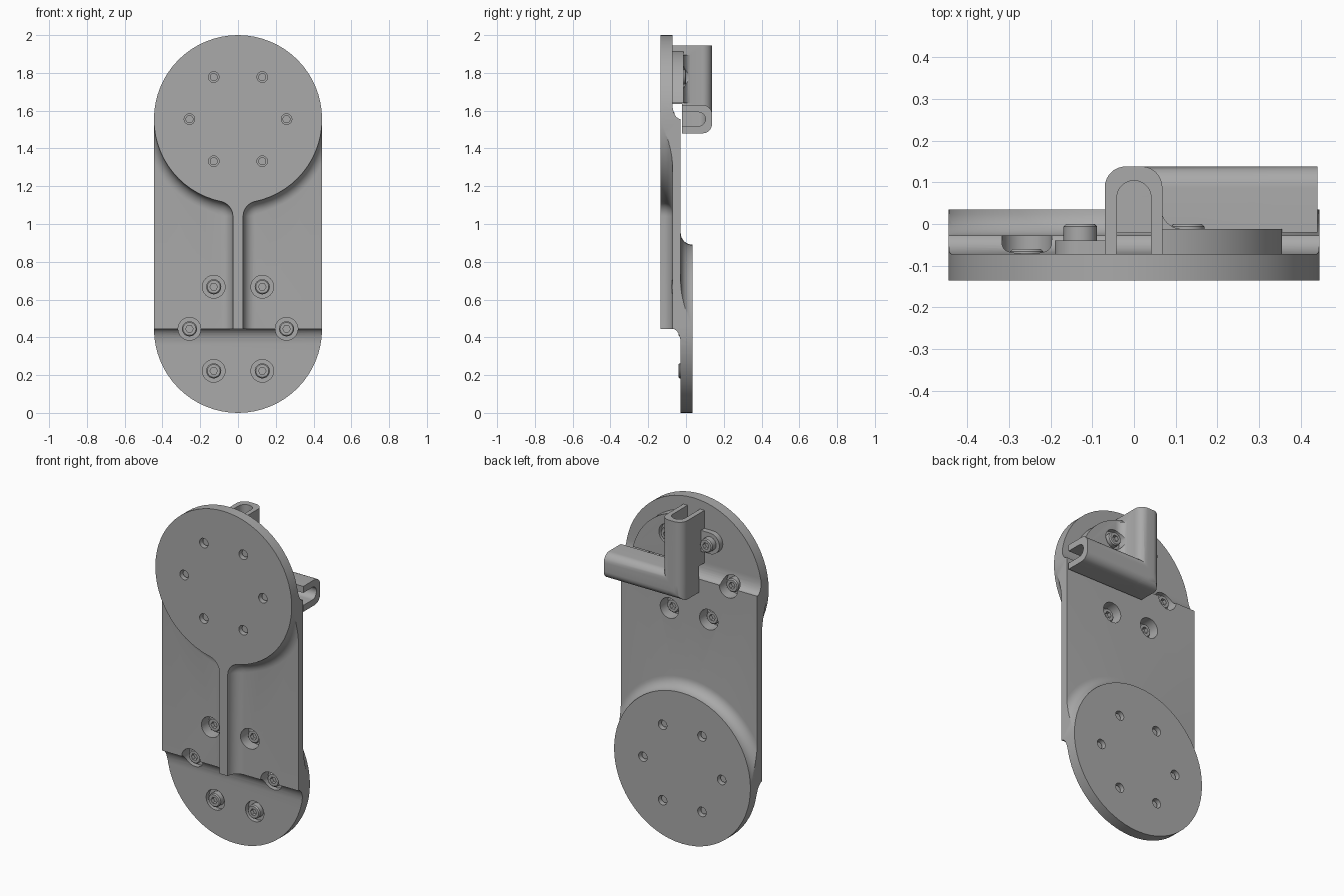
import bpy, bmesh, math
from math import sin, cos, pi

cube = bpy.data.objects.get("Cube")
if cube:
    bpy.data.objects.remove(cube, do_unlink=True)

grey = bpy.data.materials.new("satin grey")
grey.use_nodes = True
grey.diffuse_color = (0.4, 0.4, 0.4, 1)
grey.node_tree.nodes["Principled BSDF"].inputs["Base Color"].default_value = (0.4, 0.4, 0.4, 1)

# Main depths (front to back), disc radius and heights
A, B, C, D = -0.135, -0.072, -0.028, 0.035
R, TOP, LOW = 0.445, 1.555, 0.445
FIL = 0.062
STEPS = 8


def loft(name, loops):
    """Solid through matching loops of 3D points, capped at both ends."""
    bm = bmesh.new()
    rings = [[bm.verts.new(p) for p in loop] for loop in loops]
    n = len(rings[0])
    for lo, hi in zip(rings, rings[1:]):
        for i in range(n):
            j = (i + 1) % n
            bm.faces.new((lo[i], lo[j], hi[j], hi[i]))
    bm.faces.new(rings[0])
    bm.faces.new(rings[-1])
    bmesh.ops.recalc_face_normals(bm, faces=bm.faces)
    mesh = bpy.data.meshes.new(name)
    bm.to_mesh(mesh)
    bm.free()
    mesh.materials.append(grey)
    ob = bpy.data.objects.new(name, mesh)
    bpy.context.collection.objects.link(ob)
    return ob


def along_x(name, yz, x0, x1):
    return loft(name, [[(x, y, z) for y, z in yz] for x in (x0, x1)])


def along_y(name, xz, y0, y1):
    return loft(name, [[(x, y, z) for x, z in xz] for y in (y0, y1)])


def along_z(name, xy, z0, z1):
    return loft(name, [[(x, y, z) for x, y in xy] for z in (z0, z1)])


def arc(cx, cy, r, a0, a1, n=STEPS, ry=None):
    ry = r if ry is None else ry
    angles = [math.radians(a0 + (a1 - a0) * i / n) for i in range(n + 1)]
    return [(cx + r * cos(a), cy + ry * sin(a)) for a in angles]


def circle(cx, cz, r, n=32):
    return arc(cx, cz, r, 0, 360 - 360 / n, n - 1)


def rod(name, x, z, r, y0, y1, n=32):
    return along_y(name, circle(x, z, r, n), y0, y1)


def box(name, x0, x1, y0, y1, z0, z1):
    return along_z(name, [(x0, y0), (x1, y0), (x1, y1), (x0, y1)], z0, z1)


def combine(target, other, operation):
    mod = target.modifiers.new("combine", "BOOLEAN")
    mod.operation, mod.solver, mod.object = operation, "EXACT", other
    bpy.context.view_layer.objects.active = target
    bpy.ops.object.modifier_apply(modifier=mod.name)
    bpy.data.objects.remove(other, do_unlink=True)


def add(target, *others):
    for o in others:
        combine(target, o, "UNION")


def cut(target, *others):
    for o in others:
        combine(target, o, "DIFFERENCE")


def smooth(ob):
    bpy.ops.object.select_all(action="DESELECT")
    ob.select_set(True)
    bpy.context.view_layer.objects.active = ob
    bpy.ops.object.shade_smooth_by_angle(angle=math.radians(30))


# Fillet steps: (depth, outward offset)
fillet = [(A + (B - A) * sin(t * pi / 2 / STEPS), FIL * (1 - cos(t * pi / 2 / STEPS)))
          for t in range(STEPS + 1)]


def flared_disc(name, z, flip):
    return loft(name, [[(x, -0.1 - y if flip else y, zz) for x, zz in circle(0, z, R + d, 64)]
                       for y, d in fillet])


# Middle plate with a curved step at each end
step = B - C
upper = arc(C, 1.635, -step, 270, 180, STEPS, 0.08)
plate = [(C, LOW + 0.01), (C, TOP)] + upper[1:] + [(B - 0.01, 1.63), (B - 0.01, 1.55), (B, 1.55)]
lower = [(-0.1 - y, 2 - z) for y, z in plate]
body = along_x("body", plate[1:] + lower[1:], -0.5, 0.5)
add(body, flared_disc("upper_disc", TOP, False), flared_disc("lower_disc", LOW, True))

# Front rib with filleted sides, blended into the upper disc
side = [(0.027 + d, y) for y, d in fillet]
rib = along_z("rib", side + [(0.089, B + 0.01), (-0.089, B + 0.01)] + [(-x, y) for x, y in reversed(side)], LOW, 1.25)
bend = 0.08
bx = 0.027 + bend
bz = TOP - math.sqrt((R + bend) ** 2 - bx ** 2)
end = math.degrees(math.atan2(TOP - bz, -bx))
loops = []
for y, d in fillet:
    right = arc(bx, bz, bend - d, 180, end)
    loops.append([(x, y, z) for x, z in right] + [(-x, y, z) for x, z in reversed(right)])
add(body, rib, loft("rib_blend", loops))

# Trim everything to the round-ended outline
outline = arc(0, TOP, R, 0, 180, 32) + arc(0, LOW, R, 180, 360, 32)
combine(body, along_y("trim", outline, A - 0.1, D + 0.1), "INTERSECT")

# Bolt circles
offsets = [(0.257 * cos(k * pi / 3), 0.257 * sin(k * pi / 3)) for k in range(6)]


def screw(x, z, seat, tip, out):
    """Cap screw with its head on seat, facing along out (+1 back, -1 front)."""
    top = seat + 0.04 * out
    rim = [(seat, 0.04), (top - 0.006 * out, 0.04), (top, 0.034)]
    head = loft("screw", [[(px, y, pz) for px, pz in circle(x, z, r, 24)] for y, r in rim])
    cut(head, rod("socket", x, z, 0.02, top - 0.022 * out, top + 0.01 * out, 6))
    add(head, rod("shank", x, z, 0.021, tip, seat + 0.005 * out, 20))
    smooth(head)


for cx, cz in offsets:
    cut(body, rod("hole", cx, TOP + cz, 0.028, A - 0.02, -0.05),
        rod("bore", cx, TOP + cz, 0.06, -0.1, 0.1),
        rod("hole", cx, LOW + cz, 0.028, -0.05, D + 0.02),
        rod("bore", cx, LOW + cz, 0.06, -0.2, 0.0))
    screw(cx, LOW + cz, 0.0, D - 0.02, -1)
    on_hook = cz > 0.1
    screw(cx, TOP + cz, -0.04 if on_hook else -0.1, A + 0.02, 1)
smooth(body)

# Hook: rounded upright and side arm meeting at a mitred corner
BACK, ARM_Y = 0.138, -0.02
up = [(-0.07, B)] + arc(-0.02, BACK - 0.05, 0.05, 180, 90) + arc(0.018, BACK - 0.05, 0.05, 90, 0) + [(0.068, B)]
arm = [(ARM_Y, 1.48)] + arc(BACK - 0.05, 1.53, 0.05, -90, 0) + arc(BACK - 0.05, 1.58, 0.05, 0, 90) + [(ARM_Y, 1.63)]
hook = along_z("hook", up, 1.48, 1.63)
combine(hook, along_x("corner", arm, -0.1, 0.1), "INTERSECT")
add(hook, along_z("upright", up, 1.57, 1.945), along_x("arm", arm, 0.01, 0.44))
cut(hook, box("gap", -0.2, 0.2, -0.2, ARM_Y, 1.4, 1.635))

# Mounting flanges: broad curved one on the left, small round tab on the right
FL = -0.012
wide = arc(0, TOP, 0.365, math.degrees(math.asin(0.085 / 0.365)), 82, 20)
add(hook, along_y("wide_flange", wide + [(0.05, 1.64)], B, FL))
sweep = arc(0.115, FL + 0.05, 0.05, 180, 270)
add(hook, along_z("flange_fillet", sweep + [(0.115, FL - 0.01), (0.05, FL - 0.01), (0.05, FL + 0.05)], 1.64, 1.895))
px, pz = -0.128, TOP + 0.222
add(hook, along_y("tab", arc(px, pz, 0.062, 90, 270, 16) + [(-0.06, pz - 0.062), (-0.06, pz + 0.062)], B, -0.04))
cut(hook, rod("bore", 0.128, pz, 0.058, -0.04, 0.03))

# Channels inside the upright and the arm
slot_up = [(-0.042, -0.2)] + arc(0, 0.063, 0.041, 180, 0, 16) + [(0.041, -0.2)]
slot_arm = [(-0.2, 1.518)] + arc(0.066, 1.555, 0.037, -90, 90, 16) + [(-0.2, 1.592)]
cut(hook, along_z("slot", slot_up, 1.518, 2.1), along_x("slot", slot_arm, 0.0, 0.6))
smooth(hook)
